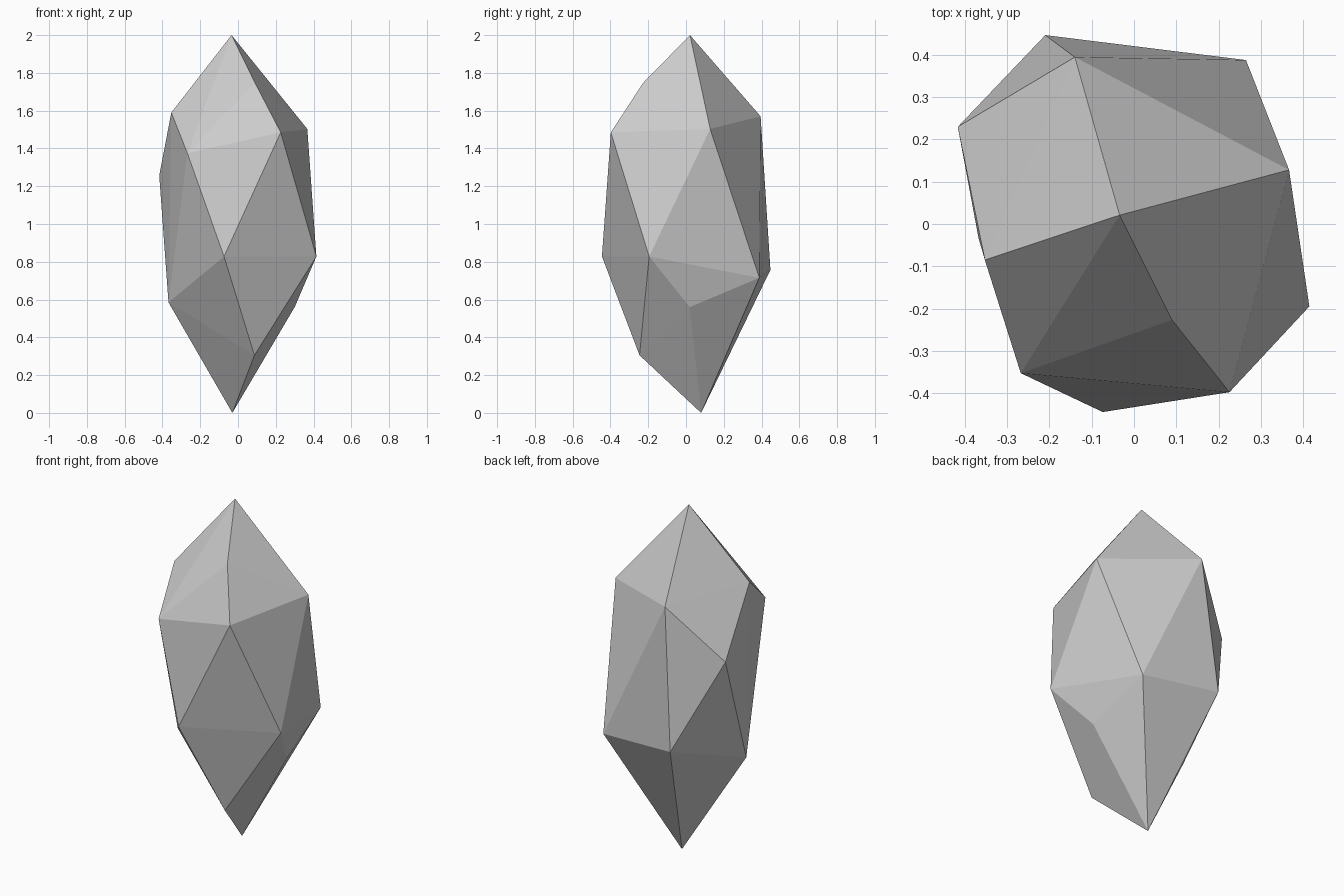
import bpy, bmesh

# Corner points of the faceted crystal, from tip to base
tip = [(-0.034, 0.021, 2.0)]
shoulder = [(0.09, -0.227, 1.747), (-0.353, -0.085, 1.59), (0.226, -0.398, 1.485),
            (0.367, 0.128, 1.503), (-0.268, -0.353, 1.375), (-0.14, 0.395, 1.57),
            (-0.417, 0.23, 1.257)]
waist = [(-0.074, -0.445, 0.828), (0.415, -0.195, 0.828), (-0.368, -0.033, 0.585),
         (0.265, 0.388, 0.715), (-0.21, 0.447, 0.757)]
lower = [(0.087, -0.246, 0.305), (0.3, 0.02, 0.56)]
base = [(-0.03, 0.08, 0.0)]

# Convex crystal body with flat facets
bm = bmesh.new()
for p in tip + shoulder + waist + lower + base:
    bm.verts.new(p)
bmesh.ops.convex_hull(bm, input=bm.verts)
bmesh.ops.recalc_face_normals(bm, faces=bm.faces)
mesh = bpy.data.meshes.new("crystal")
bm.to_mesh(mesh)
bm.free()
bpy.context.collection.objects.link(bpy.data.objects.new("crystal", mesh))
